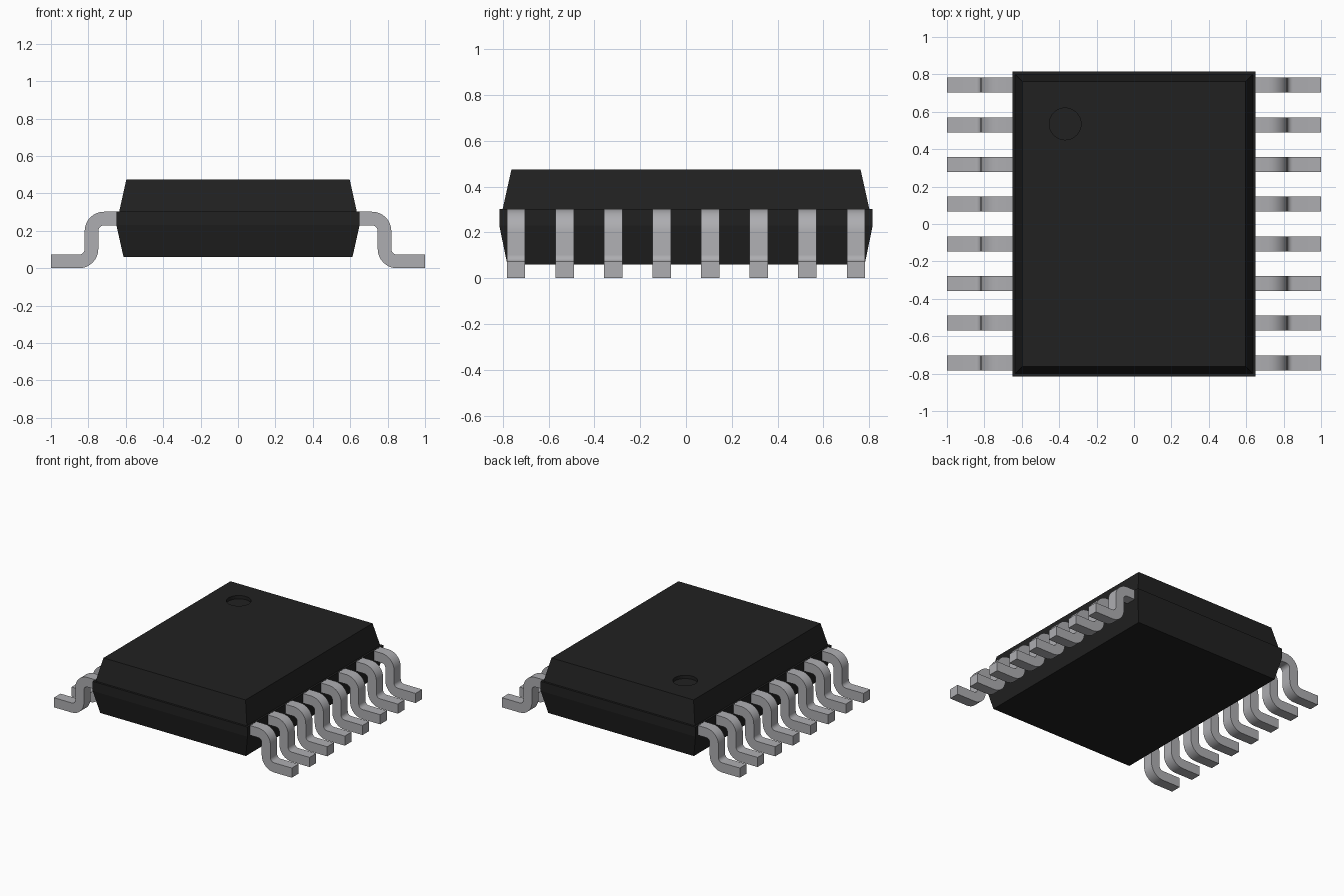
import bpy, bmesh, math

if "Cube" in bpy.data.objects:
    bpy.data.objects.remove(bpy.data.objects["Cube"])


def material(name, rgb):
    m = bpy.data.materials.new(name)
    m.diffuse_color = (*rgb, 1)
    m.use_nodes = True
    m.node_tree.nodes["Principled BSDF"].inputs["Base Color"].default_value = m.diffuse_color
    return m


BLACK = material("black_plastic", (0.015, 0.015, 0.015))
METAL = material("tinned_metal", (0.42, 0.42, 0.44))


def make_object(name, bm, mat):
    bmesh.ops.recalc_face_normals(bm, faces=bm.faces[:])
    mesh = bpy.data.meshes.new(name)
    bm.to_mesh(mesh)
    bm.free()
    mesh.materials.append(mat)
    ob = bpy.data.objects.new(name, mesh)
    bpy.context.collection.objects.link(ob)
    return ob


# Moulded body: stacked rectangular sections (half x, half y, z)
sections = [(0.612, 0.78, 0.06), (0.65, 0.815, 0.23), (0.65, 0.815, 0.303),
            (0.635, 0.80, 0.303), (0.597, 0.762, 0.475)]
bm = bmesh.new()
rings = [[bm.verts.new((sx * hx, sy * hy, z))
          for sx, sy in ((-1, -1), (1, -1), (1, 1), (-1, 1))]
         for hx, hy, z in sections]
for a, b in zip(rings, rings[1:]):
    for i in range(4):
        j = (i + 1) % 4
        bm.faces.new((a[i], a[j], b[j], b[i]))
bm.faces.new(rings[0][::-1])
bm.faces.new(rings[-1])
body = make_object("body", bm, BLACK)

# Shallow round pin-one recess
bm = bmesh.new()
bmesh.ops.create_cone(bm, cap_ends=True, segments=40, radius1=0.085,
                      radius2=0.085, depth=0.1)
bmesh.ops.translate(bm, verts=bm.verts[:], vec=(-0.368, 0.535, 0.50))
cutter = make_object("recess_cutter", bm, BLACK)
cutter.hide_render = True
cutter.hide_set(True)
cut = body.modifiers.new("recess", 'BOOLEAN')
cut.object = cutter
cut.operation = 'DIFFERENCE'
cut.solver = 'EXACT'


# Gull-wing lead profile: two opposite quarter bends in the xz plane
def arc(cx, cz, r, start, end, n=8):
    return [(cx + r * math.cos(math.radians(start + (end - start) * i / n)),
             cz + r * math.sin(math.radians(start + (end - start) * i / n)))
            for i in range(n + 1)]


T, R = 0.073, 0.03
XV, ZT = 0.747, 0.302          # inner side of the riser, top of the shoulder
c1 = (XV - R, ZT - T - R)
c2 = (XV + T + R, T + R)
outer = [(0.642, ZT)] + arc(*c1, R + T, 90, 0) + arc(*c2, R, 180, 270) + [(1.0, T)]
inner = [(0.642, ZT - T)] + arc(*c1, R, 90, 0) + arc(*c2, R + T, 180, 270) + [(1.0, 0)]


def lead(name, side, y, half_width=0.04):
    bm = bmesh.new()
    loops = []
    for (ox, oz), (ix, iz) in zip(outer, inner):
        loops.append([bm.verts.new((side * px, y + s * half_width, pz))
                      for px, pz, s in ((ox, oz, -1), (ox, oz, 1),
                                        (ix, iz, 1), (ix, iz, -1))])
    for a, b in zip(loops, loops[1:]):
        for i in range(4):
            j = (i + 1) % 4
            bm.faces.new((a[i], a[j], b[j], b[i]))
    bm.faces.new(loops[0])
    bm.faces.new(loops[-1][::-1])
    return make_object(name, bm, METAL)


# Eight leads along each long side
leads = []
for side, label in ((-1, "left"), (1, "right")):
    for k in range(8):
        leads.append(lead(f"{label}_lead_{k + 1}", side, (k - 3.5) * 0.212))

bpy.ops.object.select_all(action='DESELECT')
for ob in leads:
    ob.select_set(True)
bpy.context.view_layer.objects.active = leads[0]
bpy.ops.object.shade_smooth_by_angle(angle=math.radians(30))
